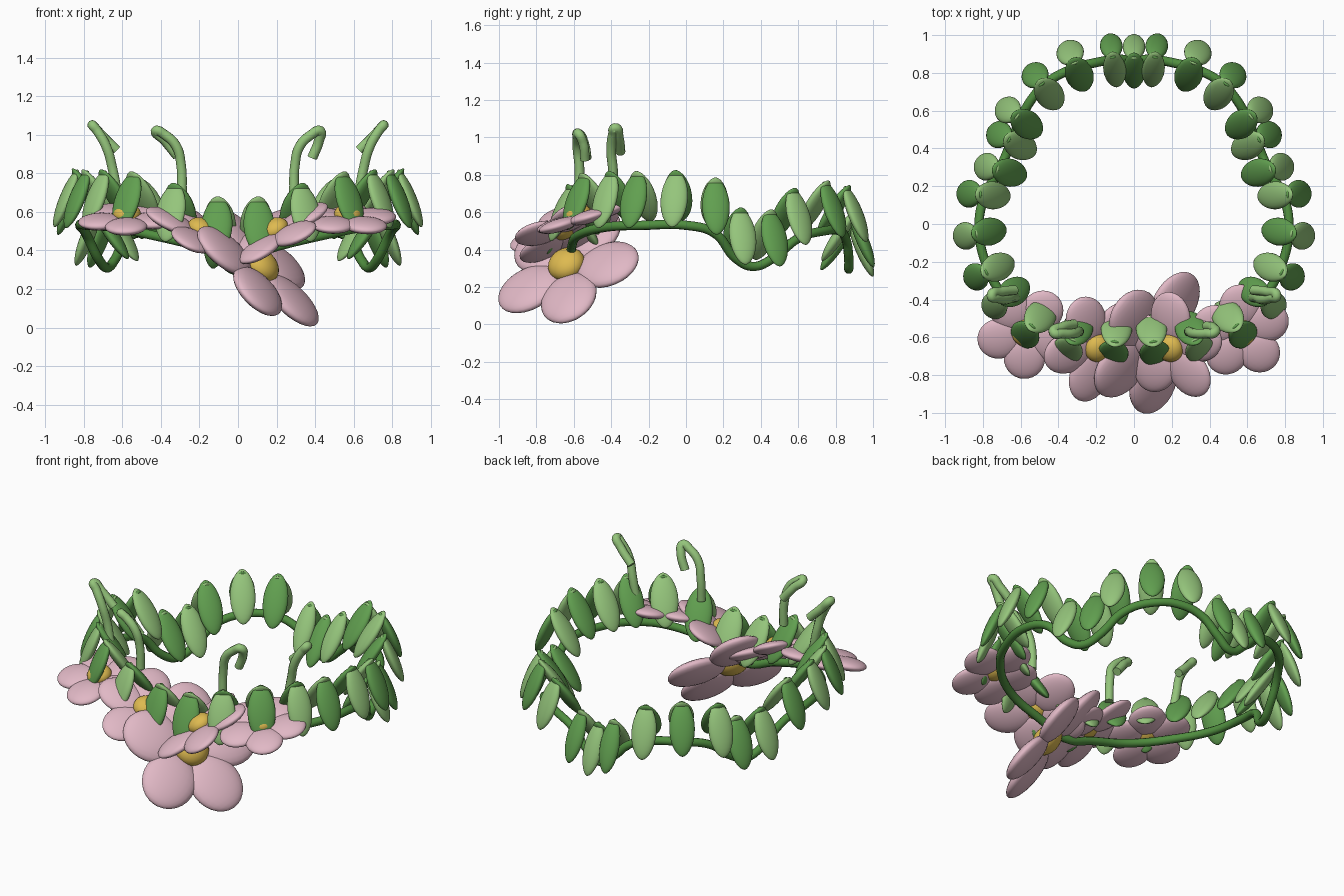
import bpy, bmesh, math
from mathutils import Vector, Matrix

if "Cube" in bpy.data.objects:
    bpy.data.objects.remove(bpy.data.objects["Cube"])


def material(name, rgb):
    m = bpy.data.materials.new(name)
    m.diffuse_color = (*rgb, 1)
    m.use_nodes = True
    m.node_tree.nodes["Principled BSDF"].inputs["Base Color"].default_value = m.diffuse_color
    return m


PINK = material("petal_pink", (0.75, 0.48, 0.56))
GOLD = material("centre_gold", (0.73, 0.49, 0.08))
LIGHT = material("light_green", (0.30, 0.56, 0.20))
DARK = material("leaf_green", (0.12, 0.35, 0.08))
STEM = material("stem_green", (0.08, 0.27, 0.05))


def blob(name, centre, axes, size, mat, point=0.0):
    """Smooth ellipsoid along three axes; point narrows both ends of the third."""
    bm = bmesh.new()
    bmesh.ops.create_uvsphere(bm, u_segments=24, v_segments=14, radius=1)
    for v in bm.verts:
        k = max(1 - v.co.z ** 2, 0) ** point if point else 1
        v.co = Vector((v.co.x * k * size[0], v.co.y * k * size[1], v.co.z * size[2]))
    rot = Matrix([a.normalized() for a in axes]).transposed()
    bm.transform(Matrix.Translation(centre) @ rot.to_4x4())
    bmesh.ops.recalc_face_normals(bm, faces=bm.faces)
    for f in bm.faces:
        f.smooth = True
    me = bpy.data.meshes.new(name)
    bm.to_mesh(me)
    bm.free()
    me.materials.append(mat)
    ob = bpy.data.objects.new(name, me)
    bpy.context.collection.objects.link(ob)


def tube(name, points, radius, mat, closed=False):
    cu = bpy.data.curves.new(name, 'CURVE')
    cu.dimensions = '3D'
    cu.bevel_depth = radius
    cu.bevel_resolution = 3
    cu.use_fill_caps = True
    sp = cu.splines.new('BEZIER')
    sp.bezier_points.add(len(points) - 1)
    for bp, p in zip(sp.bezier_points, points):
        bp.co = p
        bp.handle_left_type = bp.handle_right_type = 'AUTO'
    sp.use_cyclic_u = closed
    sp.resolution_u = 8
    cu.materials.append(mat)
    bpy.context.collection.objects.link(bpy.data.objects.new(name, cu))


def flip(p):
    return (-p[0], p[1], p[2])


# Wavy closed band
half = [(0, -.61, .36), (.2, -.61, .42), (.45, -.57, .48), (.65, -.43, .52),
        (.78, -.22, .53), (.82, 0, .53), (.79, .15, .49), (.72, .27, .35),
        (.68, .36, .31), (.64, .46, .35), (.58, .6, .46), (.47, .74, .5),
        (.33, .82, .50), (.2, .855, .455), (.1, .87, .36), (0, .87, .295)]
tube("band", half + [flip(p) for p in half[-2:0:-1]], 0.025, STEM, closed=True)


# Leaf pairs straddling the band, crossing at the top
def leaf(name, top, bottom, tangent, width, mat):
    up = top - bottom
    blob(name, (top + bottom) / 2, (tangent, up.cross(tangent), up),
         (width, 0.033, up.length / 2), mat, 0.08)


def leaf_pair(p, outer_mat, inner_mat):
    p = Vector(p)
    out = Vector((p.x, p.y - 0.1, 0)).normalized()
    tangent = Vector((-out.y, out.x, 0))
    up = Vector((0, 0, 1))
    # wider at the front, small at the centre back
    w = 0.082 if p.y < -.45 else 0.06 if p.y > .86 else 0.074
    leaf("outer_leaf", p + out * .01 + up * .275, p + out * .135 - up * .025,
         tangent, w, outer_mat)
    leaf("inner_leaf", p + out * .04 + up * .28, p - out * .145 + up * .01,
         tangent, w, inner_mat)


spots = [(.1, -.61, .40), (.32, -.60, .47), (.53, -.53, .53), (.68, -.39, .54),
         (.77, -.25, .54), (.82, -.05, .545), (.80, .155, .505), (.71, .285, .345),
         (.65, .44, .335), (.61, .56, .45), (.48, .73, .49), (.31, .84, .465),
         (.11, .87, .33), (0, .865, .28)]
for i, s in enumerate(spots):
    mats = (LIGHT, DARK) if i % 2 else (DARK, LIGHT)
    if i == len(spots) - 2:
        mats = (DARK, LIGHT)
    leaf_pair(s, *mats)
    if s[0] > 0:
        leaf_pair(flip(s), *mats)


# Five-petalled flowers
def flower(name, c, normal, phase, dist, length, width, centre_r):
    c = Vector(c)
    n = Vector(normal).normalized()
    u = (Vector((1, 0, 0)) - n * n.x).normalized()
    v = n.cross(u)
    for k in range(5):
        a = math.radians(phase + 72 * k)
        d = u * math.cos(a) + v * math.sin(a)
        blob(name + "_petal", c + d * dist, (n.cross(d), -n, d),
             (width, 0.042 * width / 0.13, length), PINK)
    blob(name + "_centre", c + n * 0.025, (u, v, n),
         (centre_r, centre_r, centre_r * 0.72), GOLD)


flower("main_flower", (.105, -.63, .305), (.64, -.38, .67), -19, .24, .178, .16, .102)
for side, mid_phase, outer_phase, ox in ((1, 20, 21, .57), (-1, 255, 52, -.575)):
    flower("middle_flower", (.2 * side, -.65, .49), (-.42 * side, -.3, .85),
           mid_phase, .165, .14, .115, .075)
    flower("outer_flower", (ox, -.57, .565), (.03 * side, -.28, .95),
           outer_phase, .145, .115, .11, .072)

# Hooked tendrils
front_hook = [(.29, -.57, .70), (.295, -.57, .84), (.32, -.58, .94),
              (.38, -.58, 1.0), (.425, -.575, 1.02)]
side_hook = [(.63, -.39, .72), (.65, -.39, .82), (.68, -.4, .93),
             (.73, -.39, 1.02), (.755, -.38, 1.05), (.71, -.36, 1.0), (.63, -.35, .92)]
tube("front_right_tendril", front_hook + [(.42, -.55, .97), (.385, -.54, .88)],
     0.026, LIGHT)
tube("front_left_tendril", [flip(p) for p in front_hook]
     + [(-.38, -.545, .97), (-.315, -.53, .89)], 0.026, LIGHT)
tube("side_right_tendril", side_hook, 0.026, LIGHT)
tube("side_left_tendril", [flip(p) for p in side_hook], 0.026, LIGHT)
